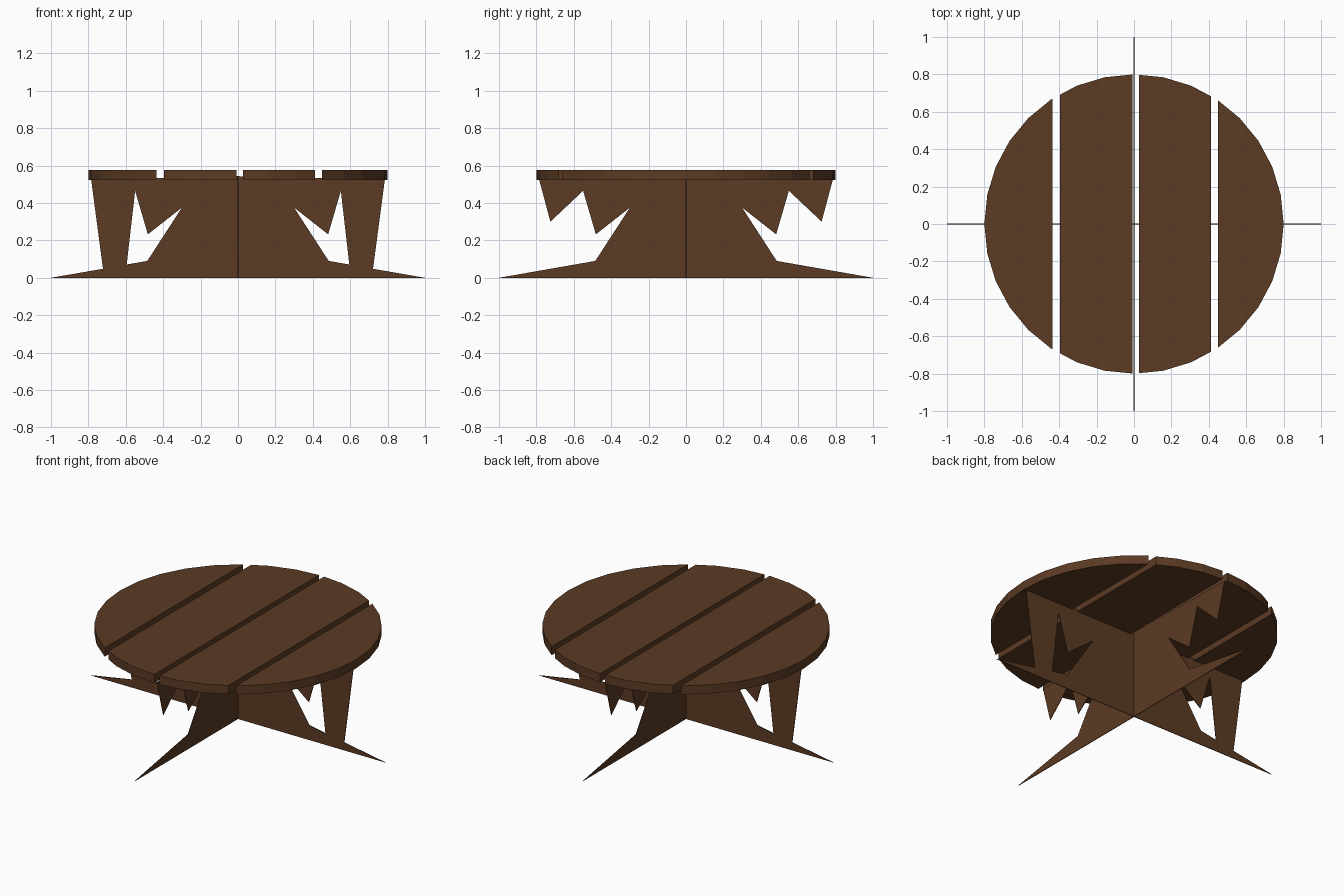
import bpy, bmesh, math
from mathutils import Vector

if "Cube" in bpy.data.objects:
    bpy.data.objects.remove(bpy.data.objects["Cube"])

wood = bpy.data.materials.new("dark brown wood")
wood.diffuse_color = (0.105, 0.043, 0.017, 1)
wood.use_nodes = True
wood.node_tree.nodes["Principled BSDF"].inputs["Base Color"].default_value = wood.diffuse_color


def add_object(name, bm):
    bmesh.ops.recalc_face_normals(bm, faces=bm.faces[:])
    mesh = bpy.data.meshes.new(name)
    bm.to_mesh(mesh)
    bm.free()
    mesh.materials.append(wood)
    obj = bpy.data.objects.new(name, mesh)
    bpy.context.collection.objects.link(obj)
    return obj


# Round top: a 32-sided disc sliced into four planks
def plank(name, x0, x1):
    bm = bmesh.new()
    bmesh.ops.create_cone(bm, cap_ends=True, segments=32, radius1=0.8,
                          radius2=0.8, depth=0.053)
    for x, side in ((x0, -1), (x1, 1)):
        if abs(x) < 0.8:
            cut = bmesh.ops.bisect_plane(
                bm, geom=bm.verts[:] + bm.edges[:] + bm.faces[:],
                plane_co=(x, 0, 0), plane_no=(side, 0, 0), clear_outer=True)
            edges = [e for e in cut["geom_cut"] if isinstance(e, bmesh.types.BMEdge)]
            bmesh.ops.contextual_create(bm, geom=edges)
    bmesh.ops.translate(bm, verts=bm.verts[:], vec=Vector((0, 0, 0.549)))
    return add_object(name, bm)


plank("top_plank_left", -0.8, -0.435)
plank("top_plank_mid_left", -0.395, -0.009)
plank("top_plank_mid_right", 0.026, 0.412)
plank("top_plank_right", 0.45, 0.8)


# Thin crossed base panels, each a half profile mirrored about the middle
def panel(name, profiles, along_y):
    bm = bmesh.new()
    for side in (1, -1):
        for profile in profiles:
            verts = [bm.verts.new((0, side * u, z) if along_y else (side * u, 0, z))
                     for u, z in profile]
            bm.faces.new(verts)
    bmesh.ops.remove_doubles(bm, verts=bm.verts[:], dist=0.0005)
    obj = add_object(name, bm)
    mod = obj.modifiers.new("thickness", 'SOLIDIFY')
    mod.thickness = 0.004
    mod.offset = 0
    return obj


foot = [(0, 0), (1, 0)]
notch = [(0.485, 0.09), (0.3, 0.375), (0.482, 0.232), (0.55, 0.465)]
top_edge = [(0.785, 0.524), (0, 0.543)]
tooth = [(0.725, 0.30)]
leg = [(0.55, 0.465), (0.595, 0.071), (0.722, 0.048), (0.785, 0.524)]

# Side-to-side panel has outer legs reaching down to the foot
panel("base_panel_with_legs",
      [foot + leg[2:0:-1] + notch + top_edge, leg], False)
# Front-to-back panel has hanging teeth instead
panel("base_panel_with_teeth", [foot + notch + tooth + top_edge], True)
